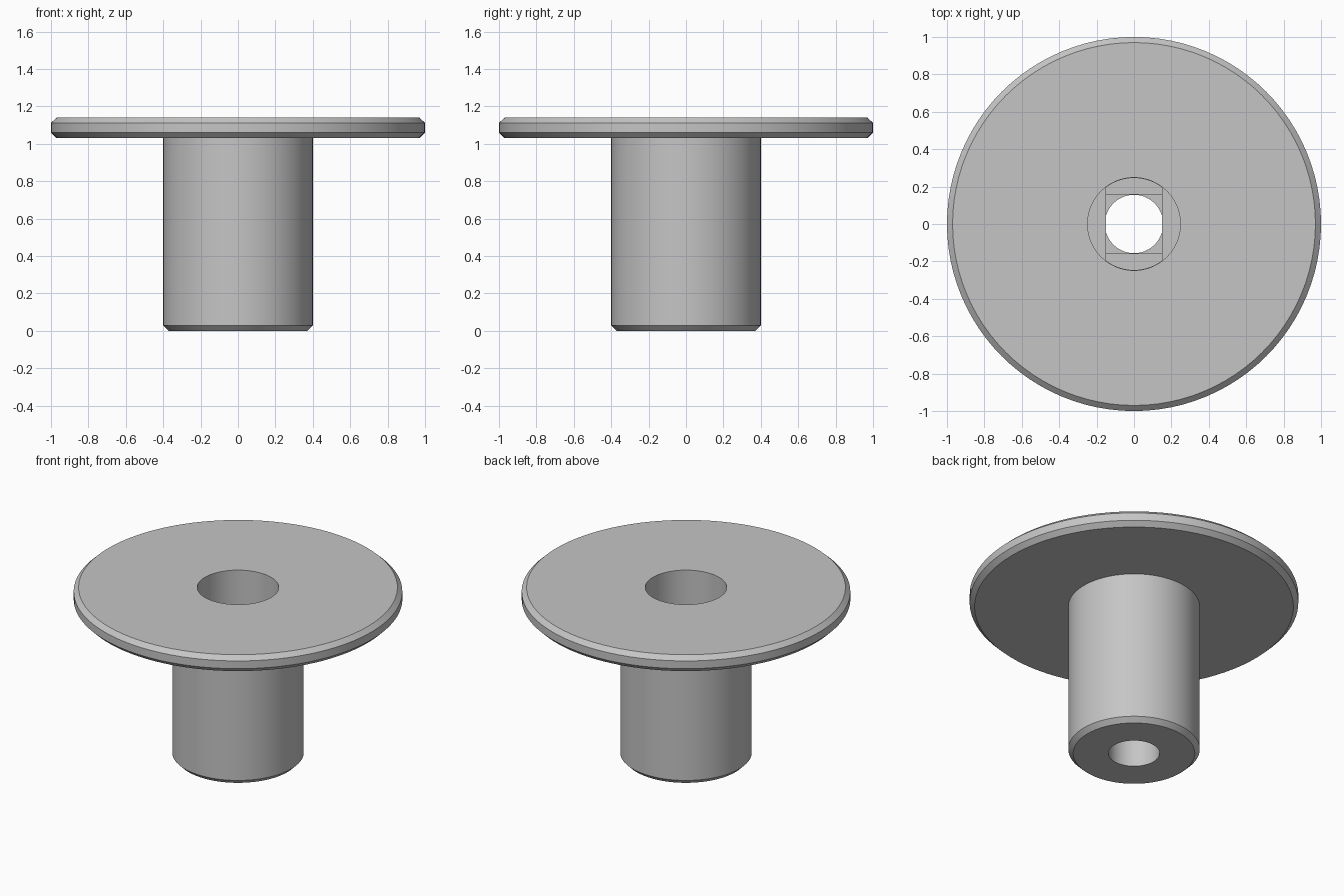
import bpy, bmesh, math

cube = bpy.data.objects.get("Cube")
if cube:
    bpy.data.objects.remove(cube, do_unlink=True)

SIDES = 96
HOLE, BORE = 0.156, 0.248
BORE_FLOOR, STEP, TOP = 0.64, 0.03, 1.14

grey = bpy.data.materials.new("light grey")
grey.use_nodes = True
colour = (0.56, 0.56, 0.56, 1)
grey.diffuse_color = colour
grey.node_tree.nodes["Principled BSDF"].inputs["Base Color"].default_value = colour


def ring(radius, sides=SIDES):
    return [(radius * math.cos(math.tau * i / sides),
             radius * math.sin(math.tau * i / sides)) for i in range(sides)]


def loft(name, sections):
    """Closed solid through stacked (outline, z) sections."""
    bm = bmesh.new()
    loops = [[bm.verts.new((x, y, z)) for x, y in outline] for outline, z in sections]
    for low, high in zip(loops, loops[1:]):
        n = len(low)
        for i in range(n):
            j = (i + 1) % n
            bm.faces.new((low[i], low[j], high[j], high[i]))
    bm.faces.new(loops[0][::-1])
    bm.faces.new(loops[-1])
    mesh = bpy.data.meshes.new(name)
    bm.to_mesh(mesh)
    bm.free()
    obj = bpy.data.objects.new(name, mesh)
    bpy.context.collection.objects.link(obj)
    mesh.materials.append(grey)
    return obj


# Flanged bushing: chamfered stem and chamfered disc
profile = [(0.37, 0), (0.4, 0.03), (0.4, 1.03), (0.97, 1.03),
           (1, 1.06), (1, 1.112), (0.97, TOP)]
bushing = loft("flanged_bushing", [(ring(r), z) for r, z in profile])

# Cutters: counterbore, slot step, square step, through hole
slot_half = HOLE + 0.002
slot = [(max(-slot_half, min(slot_half, x)), y)
        for x, y in ring(BORE - 0.002) if abs(x) < slot_half]
square_half = HOLE + 0.001
square = [(-square_half, -square_half), (square_half, -square_half),
          (square_half, square_half), (-square_half, square_half)]
cuts = [("counterbore", ring(BORE), BORE_FLOOR, TOP + 0.1),
        ("slot_step", slot, BORE_FLOOR - STEP, BORE_FLOOR + 0.02),
        ("square_step", square, BORE_FLOOR - 2 * STEP, BORE_FLOOR - STEP + 0.01),
        ("through_hole", ring(HOLE), -0.1, BORE_FLOOR - STEP)]

bpy.context.view_layer.objects.active = bushing
for name, outline, low, high in cuts:
    cutter = loft(name + "_cutter", [(outline, low), (outline, high)])
    cutter.hide_render = True
    mod = bushing.modifiers.new(name, 'BOOLEAN')
    mod.operation = 'DIFFERENCE'
    mod.solver = 'EXACT'
    mod.object = cutter
    bpy.ops.object.modifier_apply(modifier=mod.name)
    bpy.data.objects.remove(cutter, do_unlink=True)

# Smooth walls with crisp chamfer edges
bpy.ops.object.select_all(action='DESELECT')
bushing.select_set(True)
bpy.ops.object.shade_smooth_by_angle(angle=math.radians(25))
